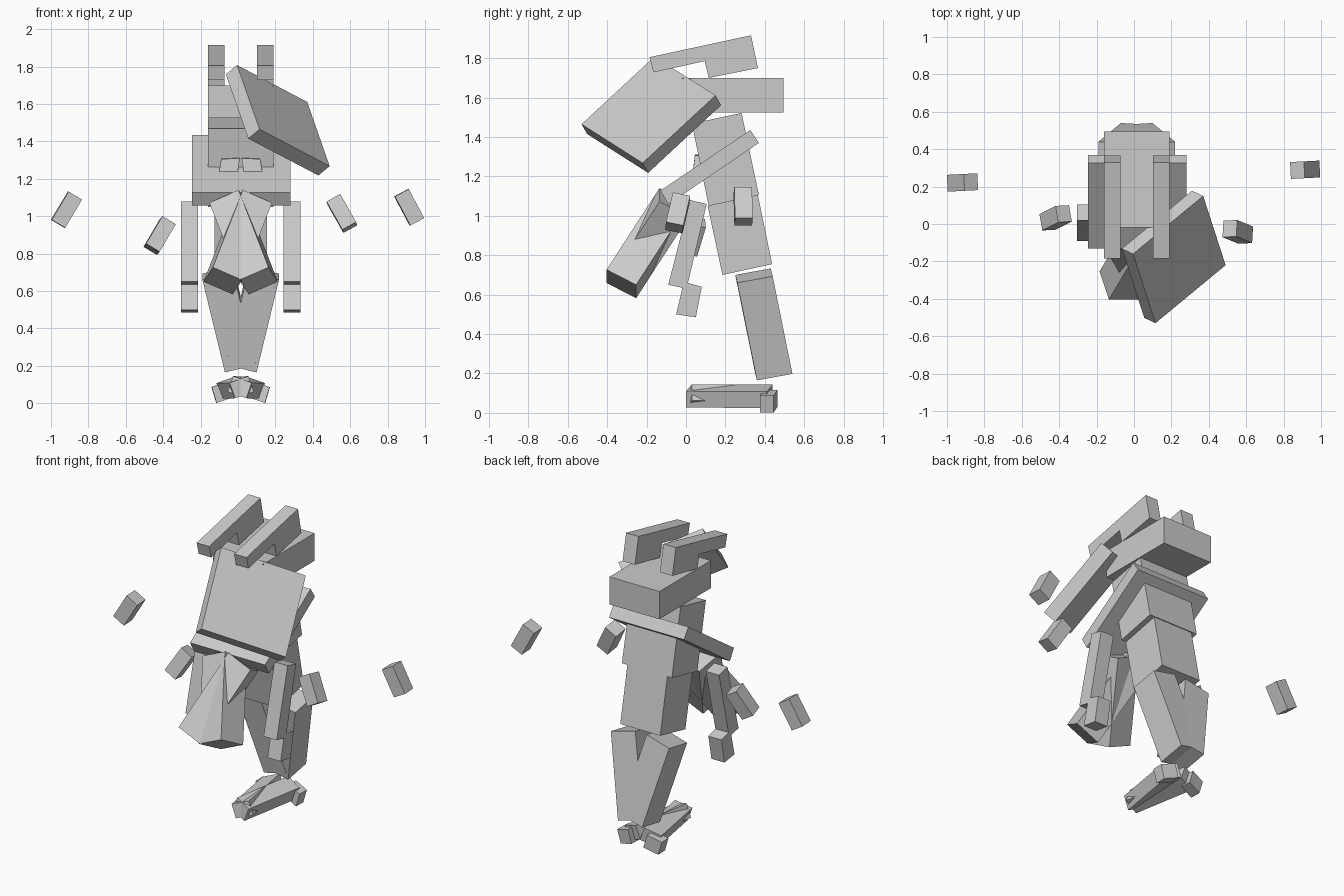
import bpy, bmesh, math
from mathutils import Vector, Euler

if "Cube" in bpy.data.objects:
    bpy.data.objects.remove(bpy.data.objects["Cube"])

CX = 0.0145  # symmetry plane of the figure


def prism(name, base, sweep, mirror=False):
    """Solid made by sweeping a flat polygon along a vector, optionally mirrored."""
    bm = bmesh.new()
    base = [Vector(p) for p in base]
    ends = [base, [p + Vector(sweep) for p in base]]
    if mirror:
        ends = [[Vector((2 * CX - p.x, p.y, p.z)) for p in e] for e in ends]
    a, b = [[bm.verts.new(p) for p in e] for e in ends]
    n = len(base)
    bm.faces.new(a)
    bm.faces.new(b[::-1])
    for i in range(n):
        j = (i + 1) % n
        bm.faces.new((a[i], b[i], b[j], a[j]))
    bmesh.ops.recalc_face_normals(bm, faces=bm.faces)
    me = bpy.data.meshes.new(name)
    bm.to_mesh(me)
    bm.free()
    ob = bpy.data.objects.new(name, me)
    bpy.context.collection.objects.link(ob)
    return ob


def slab(name, corner, u, v, w, mirror=False):
    """Tilted box from one corner and three edge vectors."""
    o, u, v = Vector(corner), Vector(u), Vector(v)
    return prism(name, [o, o + u, o + u + v, o + v], w, mirror)


def profile(name, yz, x0, x1, mirror=False):
    """Side profile extruded across x."""
    return prism(name, [(x0, y, z) for y, z in yz], (x1 - x0, 0, 0), mirror)


def pair(builder, name, *args):
    for side, m in (("left", False), ("right", True)):
        builder(f"{name}_{side}", *args, mirror=m)


# Head block and the stepped bars on top of it
profile("head", [(-0.02, 1.525), (0.495, 1.525), (0.495, 1.70), (-0.02, 1.70)], -0.16, 0.19)
pair(profile, "head_bar", [(-0.185, 1.805), (0.33, 1.916), (0.365, 1.75), (0.115, 1.70),
                           (0.095, 1.785), (-0.165, 1.728)], -0.16, -0.073)

# Torso in two leaning blocks
profile("upper_torso", [(0.03, 1.468), (0.282, 1.522), (0.37, 1.105), (0.115, 1.05)], -0.16, 0.19)
profile("lower_torso", [(0.11, 1.05), (0.365, 1.104), (0.437, 0.755), (0.185, 0.70)], -0.125, 0.155)

# Sloping shoulder plate and the small studs on its upper side
profile("shoulder_plate", [(0.327, 1.435), (0.37, 1.37), (-0.09, 1.058), (-0.13, 1.128)], -0.245, 0.28)
pair(slab, "chest_stud", (-0.11, 0.03, 1.18), (0.10, 0, 0.005), (0, 0.08, 0.01), (0.02, 0.015, 0.125))

# Arms with stepped hands
pair(profile, "arm", [(0.02, 1.08), (0.105, 1.06), (0.01, 0.66), (0.08, 0.64), (0.05, 0.485),
                      (-0.05, 0.50), (-0.018, 0.635), (-0.09, 0.65)], -0.305, -0.213)

# Crossing thighs, shins and feet
pair(slab, "thigh", (-0.134, -0.403, 0.727), (0.156, 0, -0.068), (0.16, 0.268, 0.413),
     (-0.05, 0.15, -0.077))
pair(slab, "shin", (-0.19, 0.26, 0.66), (0.165, -0.01, 0.04), (0.12, 0.10, -0.495), (0, 0.18, 0.033))
pair(slab, "foot", (-0.085, 0.41, 0.025), (0.10, 0.03, 0.035), (-0.03, 0, 0.083), (0.07, -0.41, 0.002))
pair(slab, "heel", (-0.115, 0.375, 0.002), (0.09, 0.02, 0.03), (-0.025, 0, 0.085), (-0.002, 0.07, 0))

# Large tilted shield
slab("shield", (-0.005, -0.16, 1.808), (0.375, 0.31, -0.197), (0.12, -0.37, -0.343), (-0.06, 0.028, -0.05))

# Loose blocks around the body: centre, tilt about x, tilt about y
LOOSE = [((-0.917, 0.222, 1.035), 0, 31), ((-0.419, 0.033, 0.897), -13, 31),
         ((0.555, -0.042, 1.015), -13, -29), ((0.915, 0.29, 1.048), 0, -28)]
for i, (centre, rx, ry) in enumerate(LOOSE):
    ob = slab(f"loose_block_{i + 1}", (-0.042, -0.045, -0.088), (0.084, 0, 0), (0, 0.09, 0), (0, 0, 0.176))
    ob.location = centre
    ob.rotation_euler = Euler((math.radians(rx), math.radians(ry), math.radians(3)))
